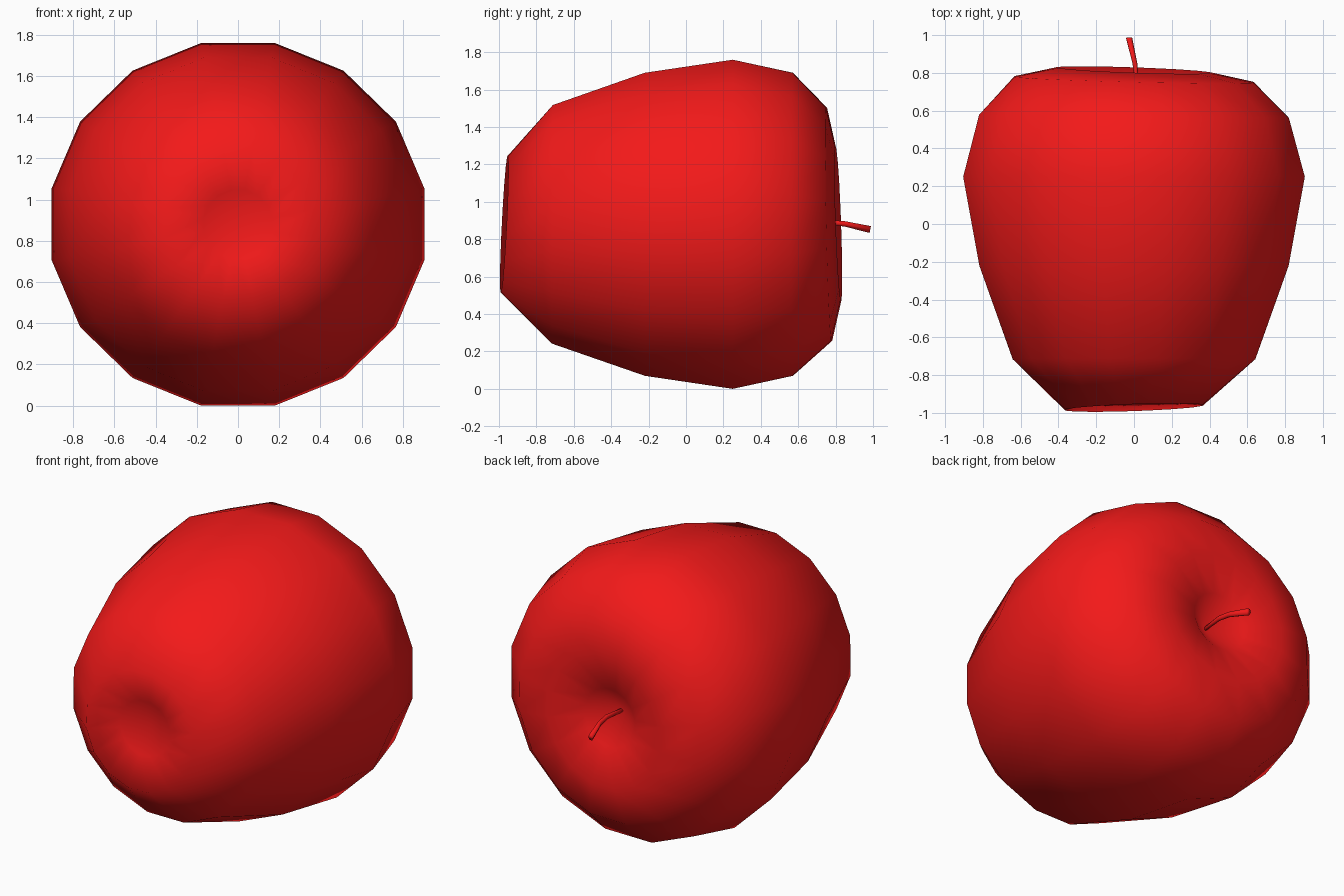
import bpy, bmesh, math
from mathutils import Vector

if "Cube" in bpy.data.objects:
    bpy.data.objects.remove(bpy.data.objects["Cube"])

mat = bpy.data.materials.new("apple_red")
mat.diffuse_color = (0.9, 0.01, 0.01, 1)
mat.use_nodes = True
mat.node_tree.nodes["Principled BSDF"].inputs["Base Color"].default_value = mat.diffuse_color
CZ = 0.88


def loft(name, rings, start=None, end=None):
    """Skin a list of point rings, closing each end with a fan or a cap."""
    bm = bmesh.new()
    loops = [[bm.verts.new(p) for p in ring] for ring in rings]
    n = len(loops[0])
    for a, b in zip(loops, loops[1:]):
        for i in range(n):
            j = (i + 1) % n
            bm.faces.new((a[i], a[j], b[j], b[i]))
    for loop, tip in ((loops[0], start), (loops[-1], end)):
        if tip is None:
            bm.faces.new(loop)
        else:
            v = bm.verts.new(tip)
            for i in range(n):
                bm.faces.new((loop[i], loop[(i + 1) % n], v))
    bmesh.ops.recalc_face_normals(bm, faces=bm.faces)
    me = bpy.data.meshes.new(name)
    bm.to_mesh(me)
    bm.free()
    for p in me.polygons:
        p.use_smooth = True
    me.materials.append(mat)
    ob = bpy.data.objects.new(name, me)
    bpy.context.collection.objects.link(ob)
    return ob


# Apple body: 16-sided rings along y as (y, x radius, z radius, x tilt, z tilt)
profile = [
    (-0.925, 0.17, 0.17, 0.03, 0.03),
    (-0.972, 0.37, 0.37, 0.035, 0.05),
    (-0.715, 0.655, 0.65, 0.0, 0.005),
    (-0.22, 0.835, 0.826, 0.0, 0.0),
    (0.25, 0.922, 0.897, 0.0, 0.0),
    (0.57, 0.836, 0.826, -0.01, 0.0),
    (0.765, 0.645, 0.635, -0.024, -0.022),
    (0.815, 0.41, 0.41, -0.035, -0.035),
    (0.755, 0.18, 0.18, -0.03, -0.03),
]
rings = []
for y, rx, rz, tx, tz in profile:
    ring = []
    for k in range(16):
        a = math.tau * (k + 0.5) / 16
        x, z = rx * math.cos(a), rz * math.sin(a)
        ring.append((x, y + tx * x + tz * z, CZ + z))
    rings.append(ring)
loft("apple_body", rings, (0, -0.87, CZ), (0, 0.63, CZ))

# Bent stem: hexagonal sections as (x, y, z, radius)
path = [(0.0, 0.58, 0.88, 0.012), (0.012, 0.77, 0.89, 0.015),
        (0.005, 0.85, 0.882, 0.016), (-0.026, 0.985, 0.852, 0.021)]
stem = []
for x, y, z, r in path:
    stem.append([Vector((x + 0.8 * r * math.cos(math.tau * k / 6), y + 0.2 * r * math.sin(math.tau * k / 6),
                         z + r * math.sin(math.tau * k / 6))) for k in range(6)])
loft("stem", stem)
